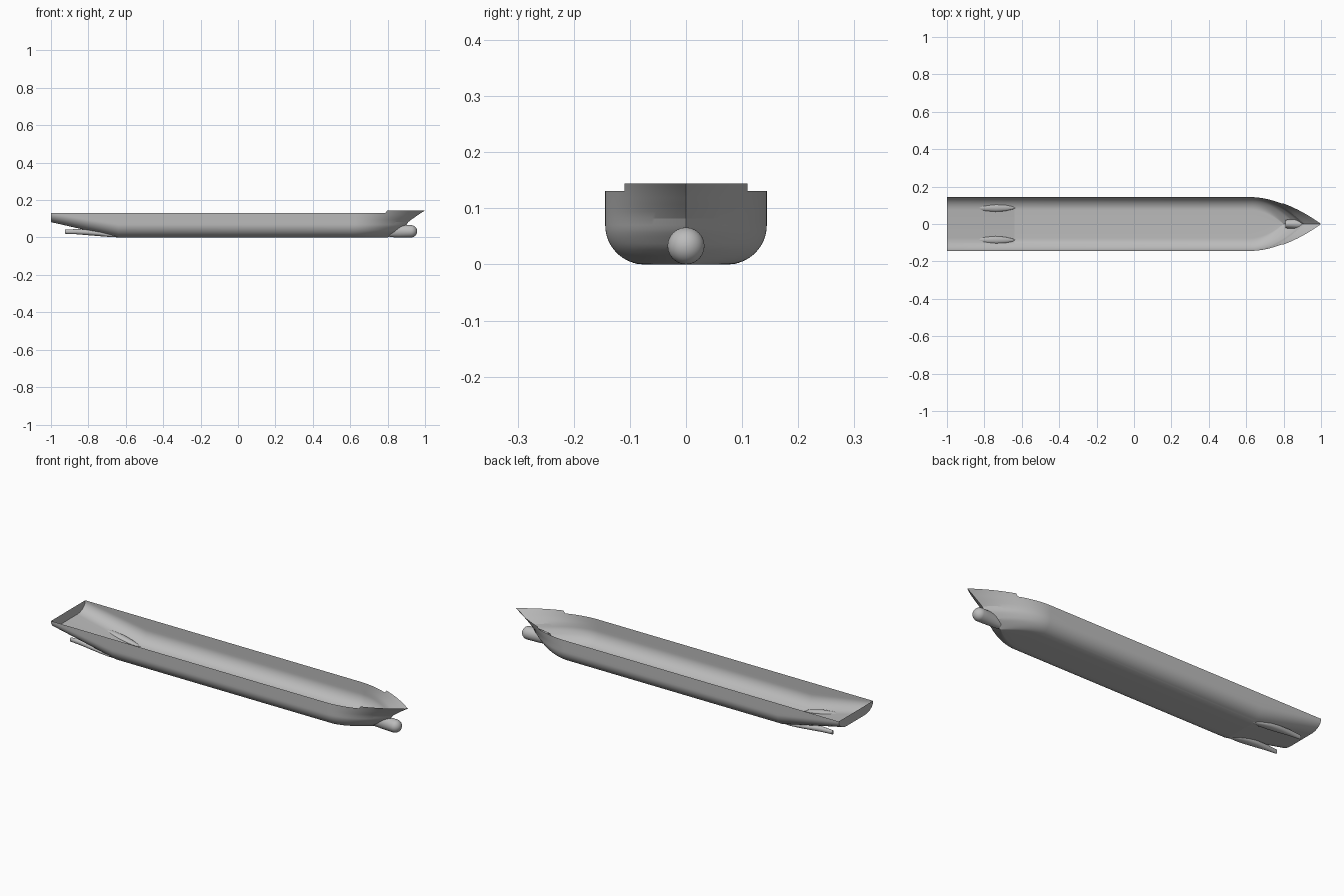
import bpy, bmesh, math

if "Cube" in bpy.data.objects:
    bpy.data.objects.remove(bpy.data.objects["Cube"])

grey = bpy.data.materials.new("hull grey")
grey.diffuse_color = (0.5, 0.5, 0.5, 1)
grey.use_nodes = True
grey.node_tree.nodes["Principled BSDF"].inputs["Base Color"].default_value = grey.diffuse_color

HALF, SIDE_TOP, BOW_TOP, RAD = 0.144, 0.131, 0.144, 0.07
BOW_START, ARC, COLS = 0.62, 16, 32


def finish(bm, name, angle):
    bmesh.ops.remove_doubles(bm, verts=bm.verts, dist=1e-5)
    bmesh.ops.recalc_face_normals(bm, faces=bm.faces)
    me = bpy.data.meshes.new(name)
    bm.to_mesh(me)
    bm.free()
    me.materials.append(grey)
    ob = bpy.data.objects.new(name, me)
    bpy.context.collection.objects.link(ob)
    bpy.ops.object.select_all(action='DESELECT')
    bpy.context.view_layer.objects.active = ob
    ob.select_set(True)
    bpy.ops.object.shade_smooth_by_angle(angle=math.radians(angle))
    return ob


def section(zb, rz):
    """Half section from keel to rail as (y, z): flat floor, round bilge, straight side."""
    pts = [(0, zb)]
    for i in range(ARC + 1):
        a = math.pi / 2 * i / ARC
        pts.append((HALF - RAD + RAD * math.sin(a), zb + rz * (1 - math.cos(a))))
    z0 = zb + rz
    pts += [(HALF, z0 + (SIDE_TOP - z0) * k / 5) for k in range(1, 6)]
    return pts


STEM = [(0, .80), (.03, .86), (.06, .895), (.085, .912), (.131, .978), (.144, 1.0)]


def stem_x(z):
    for (z0, x0), (z1, x1) in zip(STEM, STEM[1:]):
        if z <= z1 + 1e-6:
            return x0 + (x1 - x0) * (z - z0) / (z1 - z0)
    return STEM[-1][1]


def bow_point(y, z, t):
    return (BOW_START + t * (stem_x(z) - BOW_START), y * (1 - t ** 1.9), z)


# Hull shell: raked stern, parallel body, tapering bow
mid = section(0, RAD)
columns = [[(-1, y, z) for y, z in section(.082, .046)],
           [(-.64, y, z) for y, z in mid]]
columns += [[bow_point(y, z, i / COLS) for y, z in mid] for i in range(COLS + 1)]
bm = bmesh.new()
for s in (1, -1):
    grid = [[bm.verts.new((x, s * y, z)) for x, y, z in col] for col in columns]
    for a, b in zip(grid, grid[1:]):
        for j in range(len(a) - 1):
            bm.faces.new((a[j], b[j], b[j + 1], a[j + 1]))
    # raised bulwark at the bow
    first = COLS // 2 - 1
    rail = [bm.verts.new((x, s * y, z)) for x, y, z in
            (bow_point(HALF, BOW_TOP, i / COLS) for i in range(first, COLS + 1))]
    low = [col[-1] for col in grid[2 + first:]]
    for i in range(len(rail) - 1):
        bm.faces.new((low[i], low[i + 1], rail[i + 1], rail[i]))
    # transom half
    bm.faces.new(grid[0] + [bm.verts.new((-1, 0, SIDE_TOP))])
finish(bm, "hull", 12)


def loft(name, rings, y0=0, n=24):
    """Body along x from rings of (x, centre z, half width, half height)."""
    bm = bmesh.new()
    loops = [[bm.verts.new((x, y0 + ry * math.cos(2 * math.pi * k / n),
                            cz + rz * math.sin(2 * math.pi * k / n))) for k in range(n)]
             for x, cz, ry, rz in rings]
    for a, b in zip(loops, loops[1:]):
        for k in range(n):
            bm.faces.new((a[k], a[k - 1], b[k - 1], b[k]))
    bm.faces.new(loops[0])
    bm.faces.new(loops[-1])
    return finish(bm, name, 40)


# Bulbous bow with a round nose
R = 0.033
bulb = [(.81, .032, .022, .03), (.86, .033, .027, .033), (.90, .033, .031, .033)]
for i in range(11):
    a = math.pi / 2 * i / 10.3
    bulb.append((.925 + R * math.sin(a), R, R * math.cos(a), R * math.cos(a)))
loft("bulbous_bow", bulb)

# Twin stern skegs
skeg = [(-.925, .031, .006, .011), (-.86, .031, .013, .014), (-.80, .027, .019, .015),
        (-.74, .021, .021, .014), (-.69, .013, .017, .010), (-.65, .006, .008, .005),
        (-.635, .002, .001, .001)]
for name, s in (("left_skeg", 1), ("right_skeg", -1)):
    loft(name, skeg, s * .086)
